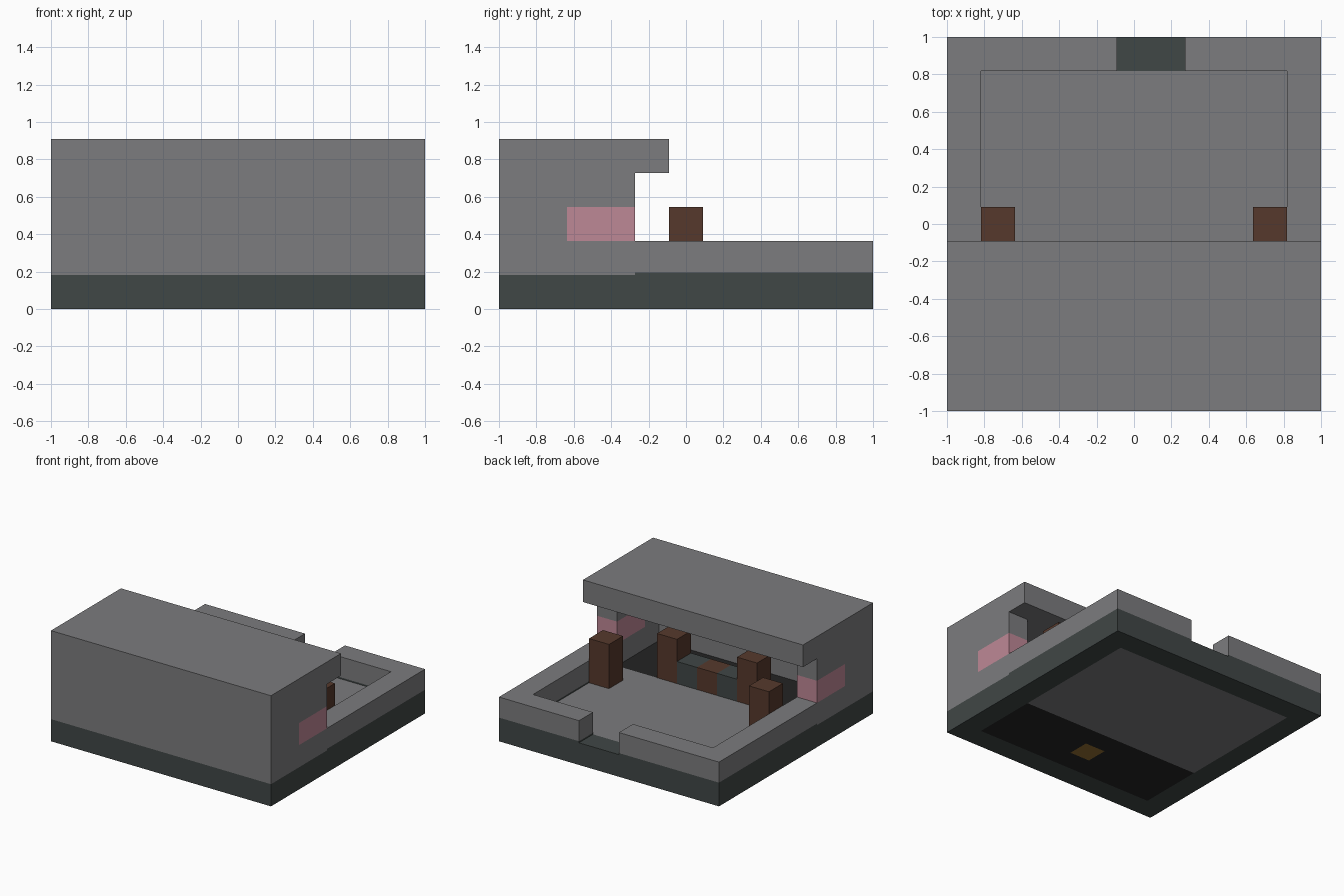
import bpy, bmesh
from mathutils import Vector

if "Cube" in bpy.data.objects:
    bpy.data.objects.remove(bpy.data.objects["Cube"])

N = 11            # cells along each side
U = 2 / N         # size of one cell
LIP = 1.07        # top of the footing under the yard walls, in cells


def srgb(*rgb):
    return [(c / 255 / 12.92) if c < 11 else ((c / 255 + 0.055) / 1.055) ** 2.4 for c in rgb]


def material(name, *rgb):
    mat = bpy.data.materials.new(name)
    mat.use_nodes = True
    colour = (*srgb(*rgb), 1)
    mat.diffuse_color = colour
    mat.node_tree.nodes["Principled BSDF"].inputs["Base Color"].default_value = colour
    return mat


GREY = material("stone grey", 124, 124, 126)
SLATE = material("dark slate", 64, 71, 70)
BLACK = material("charcoal", 36, 36, 36)
BROWN = material("dark wood", 86, 57, 44)
PINK = material("dusty pink", 190, 136, 150)
GOLD = material("dull gold", 150, 112, 50)


def place(x, y, z):
    """Turn cell coordinates into world coordinates."""
    return Vector((x * U - 1, y * U - 1, z * U))


def finish(name, bm, *mats):
    bmesh.ops.recalc_face_normals(bm, faces=bm.faces)
    mesh = bpy.data.meshes.new(name)
    bm.to_mesh(mesh)
    bm.free()
    obj = bpy.data.objects.new(name, mesh)
    bpy.context.collection.objects.link(obj)
    for mat in mats:
        mesh.materials.append(mat)
    return obj


def box(name, mat, low, high):
    a, b = place(*low), place(*high)
    bm = bmesh.new()
    bmesh.ops.create_cube(bm, size=1)
    for v in bm.verts:
        v.co = (a + b) / 2 + v.co * (b - a)
    return finish(name, bm, mat)


def side_profile(name, mat, x, points):
    """Extrude a side outline of (y, z) cells by one cell along x."""
    bm = bmesh.new()
    face = bm.faces.new([bm.verts.new(place(x, y, z)) for y, z in points])
    out = bmesh.ops.extrude_face_region(bm, geom=[face])
    verts = [v for v in out["geom"] if isinstance(v, bmesh.types.BMVert)]
    bmesh.ops.translate(bm, verts=verts, vec=(U, 0, 0))
    return finish(name, bm, mat)


# Foundation slab: slate rim, grey yard, charcoal indoor floor, gold tile
bm = bmesh.new()
bmesh.ops.create_grid(bm, x_segments=N, y_segments=N, size=1)
for f in bm.faces:
    c = f.calc_center_median()
    col, row = int((c.x + 1) / U), int((c.y + 1) / U)
    if col in (0, N - 1) or row in (0, N - 1):
        f.material_index = 0
    elif (col, row) == (5, 2):
        f.material_index = 3
    else:
        f.material_index = 2 if row < 4 else 1
slab = finish("foundation_slab", bm, SLATE, GREY, BLACK, GOLD)
for v in slab.data.vertices:
    v.co.z = U
solid = slab.modifiers.new("thickness", "SOLIDIFY")
solid.thickness = U
solid.offset = -1

# Side walls, notched for the windows, with window blocks and footings
outline = [(0, 1), (4, 1), (4, LIP), (11, LIP), (11, 2), (2, 2),
           (2, 3), (4, 3), (4, 4), (0, 4)]
for side, x in (("right", 0), ("left", N - 1)):
    side_profile(side + "_wall", GREY, x, outline)
    box(side + "_window", PINK, (x, 2, 2), (x + 1, 4, 3))
    box(side + "_footing", SLATE, (x, 4, 1), (x + 1, 11, LIP))

# Front wall and overhanging roof
box("front_wall", GREY, (1, 0, 1), (10, 1, 4))
box("roof", GREY, (0, 0, 4), (11, 5, 5))

# Back yard wall on both sides of the gate gap
for side, x0, x1 in (("right", 1, 5), ("left", 7, 10)):
    box("back_wall_" + side, GREY, (x0, 10, LIP), (x1, 11, 2))
    box("back_footing_" + side, SLATE, (x0, 10, 1), (x1, 11, LIP))

# Wooden posts in the yard and beside the counter
for name, row, cols in (("yard_post", 5, (1, 9)), ("counter_post", 3, (3, 7))):
    for side, x in zip(("_right", "_left"), cols):
        box(name + side, BROWN, (x, row, 1), (x + 1, row + 1, 3))

# Low counter between the posts, with a wooden middle
for name, mat, x0, x1 in (("counter_right", SLATE, 4, 5),
                          ("counter_middle", BROWN, 5, 6),
                          ("counter_left", SLATE, 6, 7)):
    box(name, mat, (x0, 3, 1), (x1, 4, 2))
